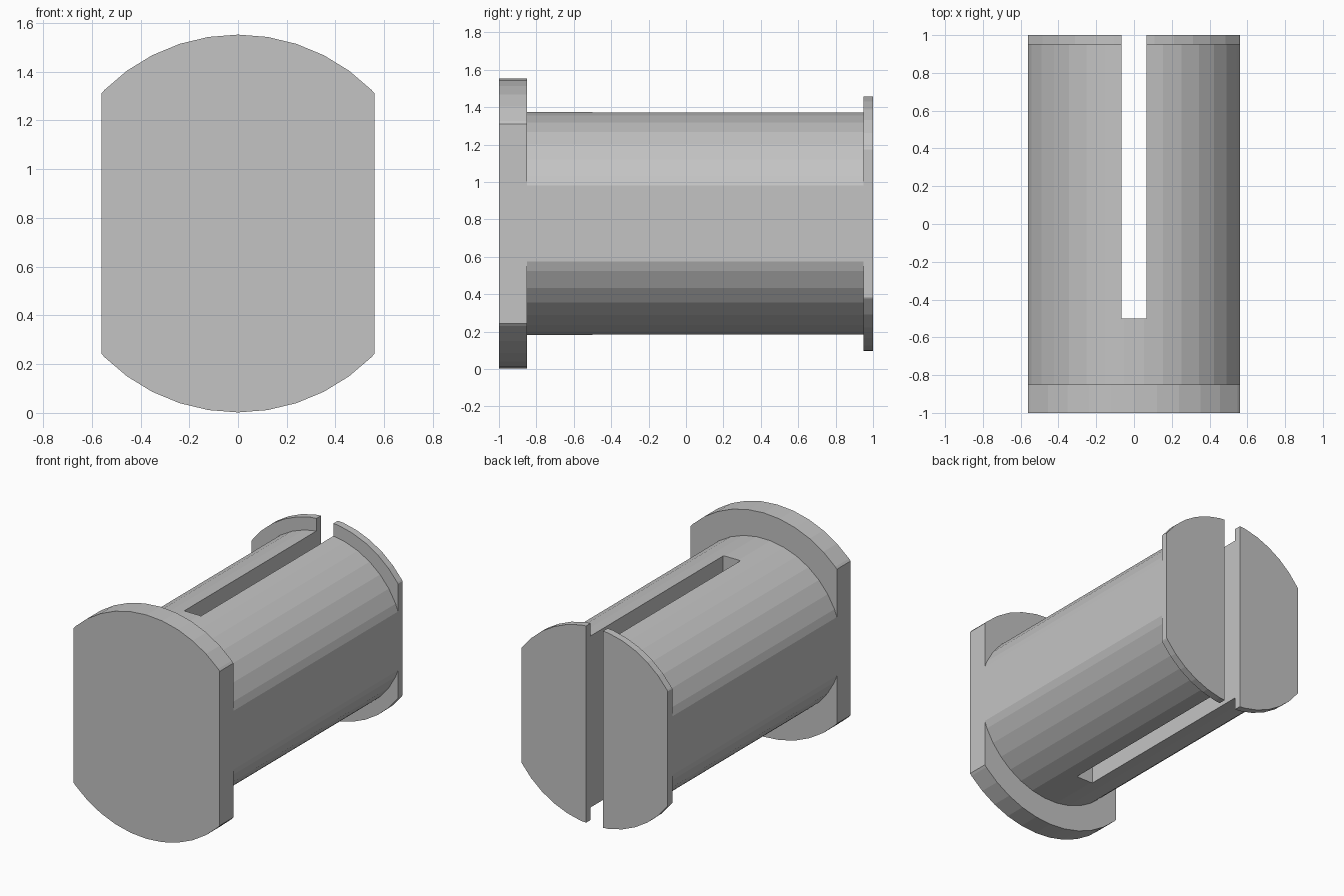
import bpy
import math
from mathutils import Matrix

cube = bpy.data.objects.get("Cube")
if cube:
    bpy.data.objects.remove(cube, do_unlink=True)

AXIS_Z = 0.777      # height of the spool axis
HALF_WIDTH = 0.56   # side flats
HALF_SLOT = 0.065   # slot half width

grey = bpy.data.materials.new("plain grey")
grey.use_nodes = True
grey.diffuse_color = (0.55, 0.55, 0.55, 1)
grey.node_tree.nodes["Principled BSDF"].inputs["Base Color"].default_value = (0.55, 0.55, 0.55, 1)


def disc(name, radius, y0, y1, sides, turn=0.0):
    """Cylinder lying along y, from y0 to y1."""
    bpy.ops.mesh.primitive_cylinder_add(vertices=sides, radius=radius, depth=y1 - y0)
    ob = bpy.context.object
    ob.name = name
    ob.data.transform(Matrix.Translation((0, (y0 + y1) / 2, AXIS_Z))
                      @ Matrix.Rotation(math.pi / 2, 4, 'X')
                      @ Matrix.Rotation(turn, 4, 'Z'))
    ob.data.materials.append(grey)
    return ob


def block(name, half_x, y0, y1):
    """Tall box used for cutting."""
    bpy.ops.mesh.primitive_cube_add(size=2)
    ob = bpy.context.object
    ob.name = name
    ob.data.transform(Matrix.Translation((0, (y0 + y1) / 2, AXIS_Z))
                      @ Matrix.Diagonal((half_x, (y1 - y0) / 2, 1.5, 1)))
    ob.data.materials.append(grey)
    ob.hide_render = True
    return ob


def combine(target, other, operation):
    """Apply a boolean and remove the helper."""
    mod = target.modifiers.new(operation.lower(), 'BOOLEAN')
    mod.operation = operation
    mod.solver = 'EXACT'
    mod.object = other
    bpy.context.view_layer.objects.active = target
    bpy.ops.object.modifier_apply(modifier=mod.name)
    bpy.data.objects.remove(other, do_unlink=True)


# Barrel with a thick front flange and a thin rear lip
spool = disc("slotted_spool", 0.598, -0.9, 0.97, 36, math.radians(5))
combine(spool, disc("front_flange", 0.775, -1.0, -0.85, 40), 'UNION')
combine(spool, disc("rear_lip", 0.686, 0.95, 1.0, 40), 'UNION')

# Flat sides, then the slot open at the rear
combine(spool, block("side_flats", HALF_WIDTH, -1.2, 1.2), 'INTERSECT')
combine(spool, block("slot", HALF_SLOT, -0.5, 1.2), 'DIFFERENCE')

for face in spool.data.polygons:
    face.use_smooth = False
